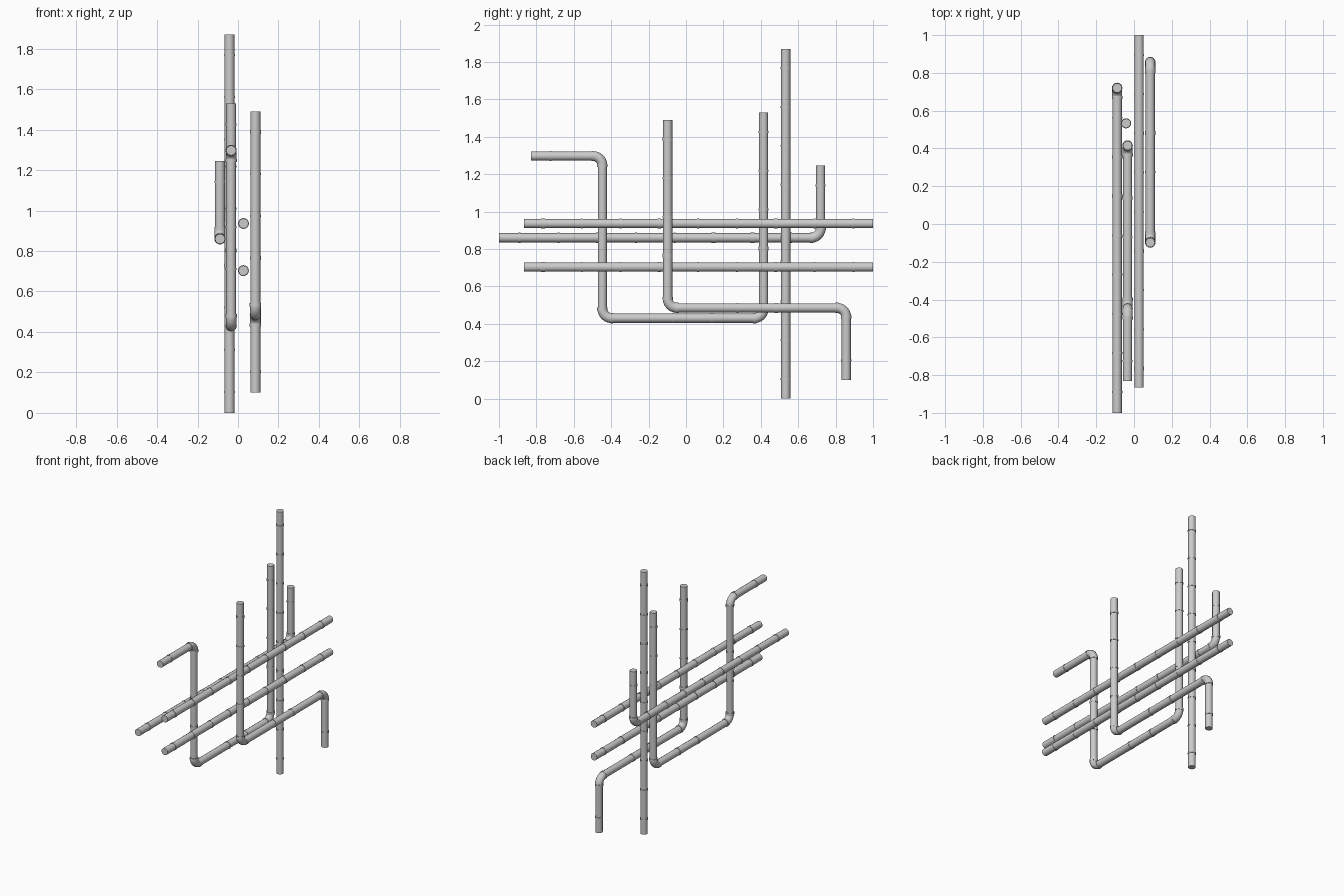
import bpy, bmesh, math
from mathutils import Vector

if "Cube" in bpy.data.objects:
    bpy.data.objects.remove(bpy.data.objects["Cube"])

R, SIDES = 0.0245, 16
BEND = 0.05


def sweep(bm, pts, radius):
    """Capped round tube along a planar path lying in a yz plane."""
    side = Vector((1, 0, 0))
    rings = []
    for i, p in enumerate(pts):
        t = (pts[min(i + 1, len(pts) - 1)] - pts[max(i - 1, 0)]).normalized()
        up = t.cross(side)
        rings.append([bm.verts.new(p + radius * (math.cos(a) * side + math.sin(a) * up))
                      for a in (2 * math.pi * k / SIDES for k in range(SIDES))])
    for a, b in zip(rings, rings[1:]):
        for k in range(SIDES):
            n = (k + 1) % SIDES
            bm.faces.new((a[k], a[n], b[n], b[k]))
    bm.faces.new(rings[0][::-1])
    bm.faces.new(rings[-1])


def finish(bm, name):
    bmesh.ops.recalc_face_normals(bm, faces=bm.faces)
    me = bpy.data.meshes.new(name)
    bm.to_mesh(me)
    bm.free()
    ob = bpy.data.objects.new(name, me)
    bpy.context.collection.objects.link(ob)
    bpy.ops.object.select_all(action='DESELECT')
    ob.select_set(True)
    bpy.context.view_layer.objects.active = ob
    bpy.ops.object.shade_smooth_by_angle(angle=math.radians(40))


def pipe(name, x, corners, joints):
    """corners: (y, z) path; joints: (y, z, axis, half_length) couplings."""
    c = [Vector((x, y, z)) for y, z in corners]
    tube, fit = bmesh.new(), bmesh.new()
    start = c[0]
    for i in range(1, len(c)):
        if i == len(c) - 1:
            sweep(tube, [start, c[i]], R)
            break
        d0 = (c[i] - c[i - 1]).normalized()
        d1 = (c[i + 1] - c[i]).normalized()
        p0, p1 = c[i] - d0 * BEND, c[i] + d1 * BEND
        sweep(tube, [start, p0], R)
        # elbow with short straight sockets
        mid = c[i] - d0 * BEND + d1 * BEND
        arc = [mid - d1 * BEND * math.cos(a) + d0 * BEND * math.sin(a)
               for a in (math.pi / 2 * k / 6 for k in range(7))]
        sweep(fit, [p0 - d0 * 0.006] + arc + [p1 + d1 * 0.006], R + 0.002)
        for p, d in ((p0, d0), (p1, d1)):
            sweep(fit, [p - d * 0.008, p + d * 0.008], R + 0.0035)
        start = p1
    for y, z, axis, h in joints:
        p = Vector((x, y, z))
        d = Vector((0, 1, 0)) if axis == 'y' else Vector((0, 0, 1))
        sweep(fit, [p - d * h, p + d * h], R + 0.0025)
    finish(tube, name)
    finish(fit, name + "_fittings")


def run(axis, fixed, first, count, wide=(), step=0.2075):
    """Evenly spaced couplings on a straight run."""
    out = []
    for i in range(count):
        v, h = first + i * step, 0.010 if i in wide else 0.005
        out.append((v, fixed, 'y', h) if axis == 'y' else (fixed, v, 'z', h))
    return out


# straight riser
pipe("tall_riser", -0.042, [(0.533, 0), (0.533, 1.87)],
     run('z', 0.533, 0.104, 9, (3,), 0.208))

# two straight horizontal pipes
for label, z in (("upper", 0.936), ("lower", 0.703)):
    pipe(label + "_horizontal_pipe", 0.027, [(-0.865, z), (1.0, z)],
         run('y', z, -0.765, 9, (0, 3, 6)))

# horizontal pipe turning up
pipe("turn_up_pipe", -0.089, [(-1.0, 0.86), (0.72, 0.86), (0.72, 1.245)],
     run('y', 0.86, -0.89, 8, (5, 6)) + run('z', 0.72, 1.14, 1))

# pipe with three bends
pipe("triple_bend_pipe", -0.034,
     [(-0.83, 1.297), (-0.447, 1.297), (-0.447, 0.43), (0.415, 0.43), (0.415, 1.53)],
     run('y', 1.297, -0.725, 1) + run('z', -0.447, 0.71, 2) +
     run('y', 0.43, -0.07, 2, (1,)) + run('z', 0.415, 0.803, 4, (0,)))

# pipe with two bends
pipe("double_bend_pipe", 0.086,
     [(-0.098, 1.49), (-0.098, 0.485), (0.857, 0.485), (0.857, 0.10)],
     run('z', -0.098, 0.765, 4, (0, 3)) +
     run('y', 0.485, 0.275, 2, (1,)) + run('z', 0.857, 0.205, 1))
